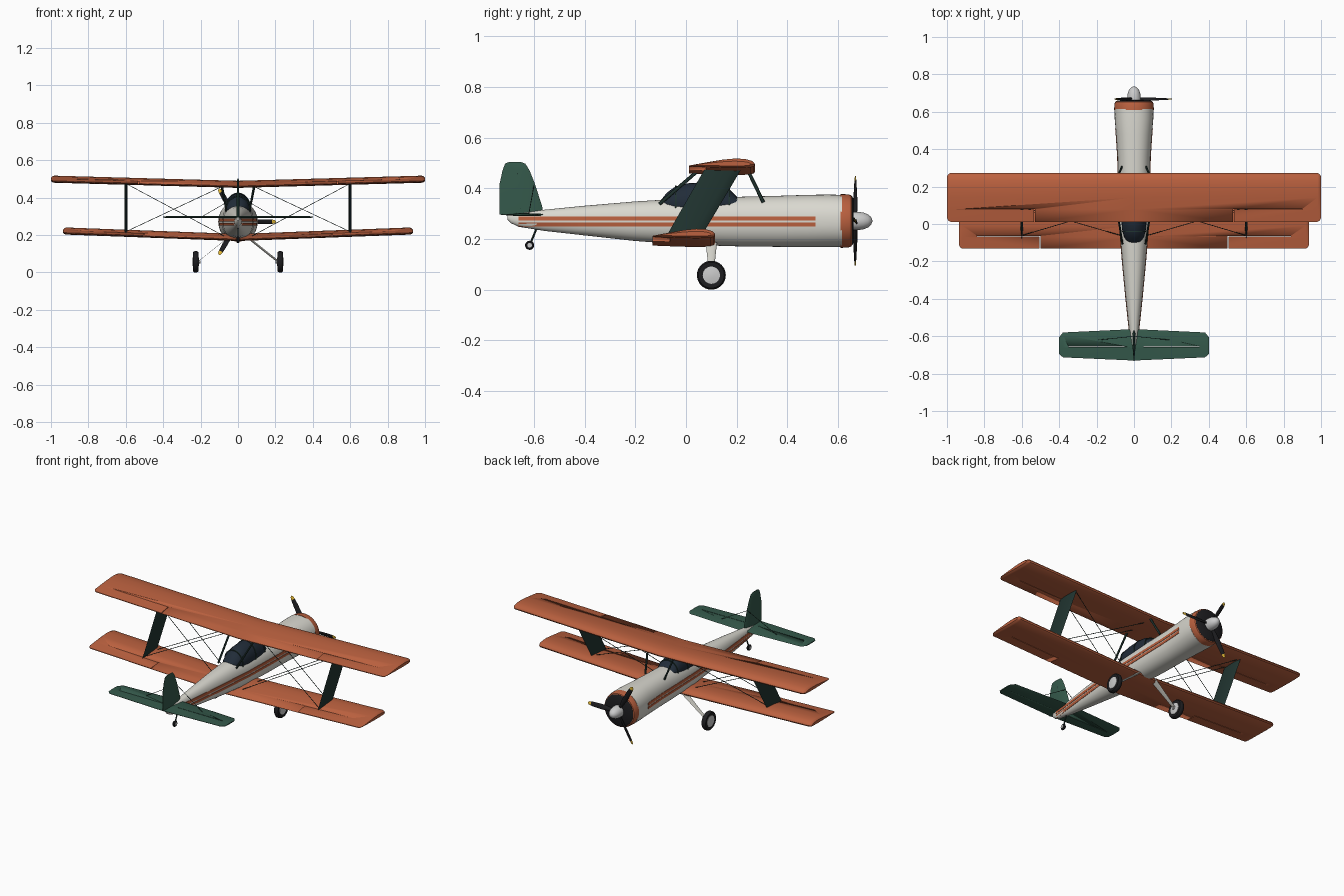
import bpy, bmesh, math
from mathutils import Vector, Matrix

if "Cube" in bpy.data.objects:
    bpy.data.objects.remove(bpy.data.objects["Cube"])

def mat(name, c):
    m = bpy.data.materials.new(name)
    m.diffuse_color = (*c, 1)
    m.use_nodes = True
    m.node_tree.nodes["Principled BSDF"].inputs["Base Color"].default_value = m.diffuse_color
    return m

ORANGE = mat("orange", (0.50, 0.12, 0.05))
GREEN = mat("green", (0.035, 0.10, 0.07))
DARK = mat("dark_green", (0.015, 0.035, 0.03))
BLACK = mat("black", (0.012, 0.012, 0.014))
CREAM = mat("cream", (0.70, 0.69, 0.63))
SILVER = mat("silver", (0.62, 0.62, 0.64))
YELLOW = mat("yellow", (0.80, 0.50, 0.04))
GLASS = mat("tinted_glass", (0.015, 0.025, 0.04))

def loft(name, rings, m, angle=35):
    """Skin closed rings of equal length and cap both ends."""
    bm = bmesh.new()
    vs = [[bm.verts.new(p) for p in r] for r in rings]
    n = len(rings[0])
    for a, b in zip(vs, vs[1:]):
        for i in range(n):
            bm.faces.new((a[i], a[(i + 1) % n], b[(i + 1) % n], b[i]))
    bm.faces.new(vs[0])
    bm.faces.new(vs[-1])
    bmesh.ops.recalc_face_normals(bm, faces=bm.faces)
    me = bpy.data.meshes.new(name)
    bm.to_mesh(me)
    bm.free()
    ob = bpy.data.objects.new(name, me)
    bpy.context.collection.objects.link(ob)
    me.materials.append(m)
    bpy.ops.object.select_all(action='DESELECT')
    ob.select_set(True)
    bpy.context.view_layer.objects.active = ob
    bpy.ops.object.shade_smooth_by_angle(angle=math.radians(angle))
    return ob

def spin(name, prof, m, origin, axis='Y', n=40):
    """Turned part: profile of (position along axis, radius)."""
    rings = []
    for d, r in prof:
        c = [(r * math.cos(2 * math.pi * i / n), r * math.sin(2 * math.pi * i / n)) for i in range(n)]
        rings.append([Vector(origin) + Vector((u, d, v) if axis == 'Y' else (d, u, v)) for u, v in c])
    return loft(name, rings, m)

def rod(name, a, b, r, m, n=8, flat=1.0):
    """Straight strut or wire; flat stretches the section along y."""
    a, b = Vector(a), Vector(b)
    d = (b - a).normalized()
    u = (Vector((0, 1, 0)) - d * d.y).normalized()
    w = d.cross(u)
    ang = [2 * math.pi * i / n for i in range(n)]
    return loft(name, [[p + u * r * flat * math.cos(t) + w * r * math.sin(t) for t in ang] for p in (a, b)], m)

def cut_grooves(ob, boxes):
    """Cut thin hinge gaps given as (x0, x1, y0, y1, z0, z1), on both sides."""
    for x0, x1, y0, y1, z0, z1 in boxes:
        for s in (-1, 1):
            ring = lambda z: [(s * x0, y0, z), (s * x1, y0, z), (s * x1, y1, z), (s * x0, y1, z)]
            c = loft("gap_cutter", [ring(z0), ring(z1)], BLACK)
            md = ob.modifiers.new("gap", 'BOOLEAN')
            md.operation, md.object, md.solver = 'DIFFERENCE', c, 'EXACT'
            bpy.context.view_layer.objects.active = ob
            bpy.ops.object.modifier_move_to_index(modifier=md.name, index=0)
            bpy.ops.object.modifier_apply(modifier=md.name)
            bpy.data.objects.remove(c)

# Fuselage stations: y, half width, bottom z, top z
ST = [(-0.705, 0.006, 0.277, 0.297), (-0.69, 0.013, 0.262, 0.300), (-0.66, 0.018, 0.248, 0.303),
      (-0.56, 0.027, 0.232, 0.315), (-0.40, 0.044, 0.214, 0.331), (-0.20, 0.063, 0.192, 0.348),
      (0.0, 0.079, 0.177, 0.360), (0.2, 0.085, 0.171, 0.366), (0.36, 0.088, 0.169, 0.370),
      (0.48, 0.096, 0.168, 0.374), (0.56, 0.103, 0.168, 0.375), (0.615, 0.104, 0.168, 0.374)]
EXP = 2.25

def section(y, w, b, t, n=48):
    out = []
    for i in range(n):
        c, s = math.cos(2 * math.pi * i / n), math.sin(2 * math.pi * i / n)
        f = lambda v: math.copysign(abs(v) ** (2 / EXP), v)
        out.append((w * f(c), y, (b + t) / 2 + (t - b) / 2 * f(s)))
    return out

loft("fuselage", [section(*s) for s in ST], CREAM)

# Side stripes hugging the fuselage
def side_x(st, z):
    y, w, b, t = st
    k = min(abs(z - (b + t) / 2) / ((t - b) / 2), 1)
    return w * (1 - k ** EXP) ** (1 / EXP)

def station(y):
    for a, b in zip(ST, ST[1:]):
        if a[0] <= y <= b[0]:
            f = (y - a[0]) / (b[0] - a[0])
            return tuple(p + (q - p) * f for p, q in zip(a, b))

for z0, z1 in ((0.250, 0.265), (0.272, 0.289)):
    for s in (-1, 1):
        rings = []
        for y in [-0.66] + [st[0] for st in ST if -0.66 < st[0] < 0.51] + [0.51]:
            st = station(y)
            xa, xb = side_x(st, z0), side_x(st, z1)
            rings.append([(s * (xa + 0.002), y, z0), (s * (xb + 0.002), y, z1),
                          (s * (xb - 0.004), y, z1), (s * (xa - 0.004), y, z0)])
        loft("side_stripe", rings, ORANGE)

# Cowl ring, engine face and spinner
N = (0, 0, 0.271)
spin("cowl_ring", [(0.61, 0.100), (0.61, 0.106), (0.64, 0.105), (0.652, 0.101), (0.657, 0.093)], ORANGE, N)
spin("engine_face", [(0.64, 0.098), (0.655, 0.097), (0.661, 0.088), (0.662, 0.03)], BLACK, N)
spin("spinner", [(0.658, 0.036), (0.68, 0.036), (0.70, 0.033), (0.718, 0.026), (0.73, 0.016), (0.735, 0.004)], SILVER, N)

# Three-bladed propeller: radius, half chord, half thickness, pitch
BL = [(0.02, 0.008, 0.007, 45), (0.05, 0.010, 0.006, 40), (0.10, 0.015, 0.004, 28),
      (0.15, 0.014, 0.003, 20), (0.182, 0.012, 0.002, 16), (0.197, 0.009, 0.0018, 15), (0.204, 0.003, 0.001, 15)]
for k in range(3):
    R = Matrix.Translation((0, 0.668, 0.271)) @ Matrix.Rotation(math.radians(120 * k), 4, 'Y')
    rings = []
    for r, c, t, p in BL:
        P = Matrix.Rotation(math.radians(p), 4, 'X')
        rings.append([R @ (P @ Vector((0, t * math.sin(a), c * math.cos(a))) + Vector((r, 0, 0)))
                      for a in [math.pi * i / 6 for i in range(12)]])
    loft("propeller_blade", rings[:5], BLACK)
    loft("propeller_tip", rings[4:], YELLOW)

# Wings: aerofoil as (chord fraction from trailing edge, height), lofted tip to tip
FOIL = [(0, 0.010), (0.25, 0.022), (0.5, 0.033), (0.7, 0.038), (0.85, 0.036), (0.95, 0.029), (0.99, 0.021),
        (1, 0.014), (0.985, 0.007), (0.93, 0.002), (0.7, 0), (0.4, 0.002), (0, 0.006)]

def wing(name, span, te, le, z, rise, hinge, ail):
    rings = []
    for x, k, h in ((-1, 0.86, 0.5), (-0.992, 0.96, 0.85), (-0.982, 1, 1), (0, 1, 1),
                    (0.982, 1, 1), (0.992, 0.96, 0.85), (1, 0.86, 0.5)):
        mid = (te + le) / 2 + 0.01 * (1 - k)
        rings.append([(x * span, mid + (f - 0.5) * (le - te) * k,
                       z + rise * abs(x) + 0.016 + (v - 0.016) * h) for f, v in FOIL])
    ob = loft(name, rings, ORANGE)
    cut_grooves(ob, [(ail, 0.95 * span - 0.05, hinge, hinge + 0.003, z - 0.1, z + 0.15),
                     (ail, ail + 0.004, te - 0.03, hinge + 0.002, z - 0.1, z + 0.15)])

wing("upper_wing", 1.0, 0.012, 0.272, 0.452, 0.028, 0.078, 0.53)
wing("lower_wing", 0.935, -0.132, 0.115, 0.168, 0.035, -0.066, 0.50)

# Tailplane and fin
rings = []
for x, b, f, h in ((-0.40, -0.695, -0.605, 0.003), (-0.38, -0.713, -0.58, 0.005), (0, -0.73, -0.562, 0.006),
                   (0.38, -0.713, -0.58, 0.005), (0.40, -0.695, -0.605, 0.003)):
    rings.append([(x, b, 0.296 + v) for v in (-0.001, 0.001)] +
                 [(x, b + 0.4 * (f - b), 0.296 + h), (x, f - 0.012, 0.296 + h * 0.8), (x, f, 0.296),
                  (x, f - 0.012, 0.296 - h * 0.8), (x, b + 0.4 * (f - b), 0.296 - h)])
cut_grooves(loft("tailplane", rings, GREEN), [(0.05, 0.35, -0.657, -0.654, 0.2, 0.4)])
rings = []
for z, b, f, h in ((0.297, -0.735, -0.562, 0.009), (0.33, -0.735, -0.568, 0.009), (0.42, -0.735, -0.597, 0.007),
                   (0.47, -0.724, -0.617, 0.005), (0.497, -0.714, -0.634, 0.004), (0.503, -0.70, -0.65, 0.002)):
    m = b + 0.5 * (f - b)
    rings.append([(-0.001, b, z), (-h, m, z), (-h * 0.8, f - 0.02, z), (0, f, z),
                  (h * 0.8, f - 0.02, z), (h, m, z), (0.001, b, z)])
loft("fin_and_rudder", rings, GREEN)
for s in (-1, 1):
    rod("rudder_hinge_line", (s * 0.0075, -0.652, 0.32), (s * 0.004, -0.664, 0.46), 0.0015, DARK)
    rod("tail_brace_wire", (0, -0.60, 0.41), (s * 0.19, -0.62, 0.30), 0.0015, DARK, 6)

# Canopy: y, half width, top z
CAN = [(-0.10, 0.030, 0.352), (-0.075, 0.050, 0.383), (-0.04, 0.062, 0.408), (0.01, 0.067, 0.420),
       (0.08, 0.068, 0.424), (0.13, 0.067, 0.418), (0.17, 0.064, 0.398), (0.215, 0.056, 0.352)]

def arch(y, w, t, g=0.0, n=24):
    return [((w + g) * math.cos(2 * math.pi * i / n), y,
             0.338 + (t + g - 0.338) * math.sin(2 * math.pi * i / n)) for i in range(n)]

loft("canopy", [arch(*c) for c in CAN], GLASS)
for i in (2, 4, 6):
    y, w, t = CAN[i]
    loft("canopy_frame", [arch(y - 0.003, w, t, 0.003), arch(y + 0.003, w, t, 0.003)], DARK)

for s in (-1, 1):
    # Interplane strut panel: slanted streamlined blade
    rings = []
    for y0, y1, z in ((-0.082, 0.056, 0.203), (0.075, 0.22, 0.478)):
        rings.append([(s * 0.6 + u, y0 + f * (y1 - y0), z) for f, u in
                      ((0, 0), (0.3, 0.006), (0.75, 0.008), (0.95, 0.004), (1, 0),
                       (0.95, -0.004), (0.75, -0.008), (0.3, -0.006))])
    loft("interplane_strut", rings, DARK)
    # Cabane struts
    rod("front_cabane_strut", (s * 0.065, 0.305, 0.345), (s * 0.09, 0.247, 0.465), 0.005, DARK, 10, 1.4)
    rod("rear_cabane_strut", (s * 0.062, -0.105, 0.338), (s * 0.085, 0.04, 0.463), 0.005, DARK, 10, 1.4)
    # Rigging wires, front and rear pairs
    for yl, yu in ((0.04, 0.20), (-0.06, 0.09)):
        rod("flying_wire", (s * 0.075, yl, 0.195), (s * 0.595, yu, 0.473), 0.0018, DARK, 6)
        rod("landing_wire", (s * 0.088, yu, 0.458), (s * 0.595, yl, 0.22), 0.0018, DARK, 6)
    # Main gear leg, axle, tyre and hub
    rings = []
    for x, z, h in ((0.055, 0.185, 0.022), (0.14, 0.117, 0.015), (0.212, 0.06, 0.010)):
        rings.append([(s * x + 0.005 * math.sin(a), 0.1 + h * math.cos(a), z + 0.003 * math.sin(a))
                      for a in [math.pi * i / 6 for i in range(12)]])
    loft("gear_leg", rings, CREAM)
    W = (s * 0.226, 0.1, 0.057)
    rod("axle", (s * 0.20, 0.1, 0.057), (s * 0.235, 0.1, 0.057), 0.008, SILVER, 12)
    spin("tyre", [(-0.012, 0.034), (-0.015, 0.042), (-0.014, 0.051), (-0.008, 0.056), (0, 0.057),
                  (0.008, 0.056), (0.014, 0.051), (0.015, 0.042), (0.012, 0.034)], BLACK, W, 'X')
    spin("wheel_hub", [(-0.018, 0.012), (-0.014, 0.034), (0.014, 0.034), (0.018, 0.012)], SILVER, W, 'X', 32)

# Tail wheel
rod("tail_wheel_strut", (0, -0.588, 0.245), (0, -0.617, 0.175), 0.004, DARK)
spin("tail_tyre", [(-0.007, 0.009), (-0.007, 0.014), (-0.003, 0.018), (0.003, 0.018), (0.007, 0.014), (0.007, 0.009)],
     BLACK, (0, -0.617, 0.175), 'X', 24)
spin("tail_wheel_hub", [(-0.009, 0.009), (0.009, 0.009)], SILVER, (0, -0.617, 0.175), 'X', 20)
